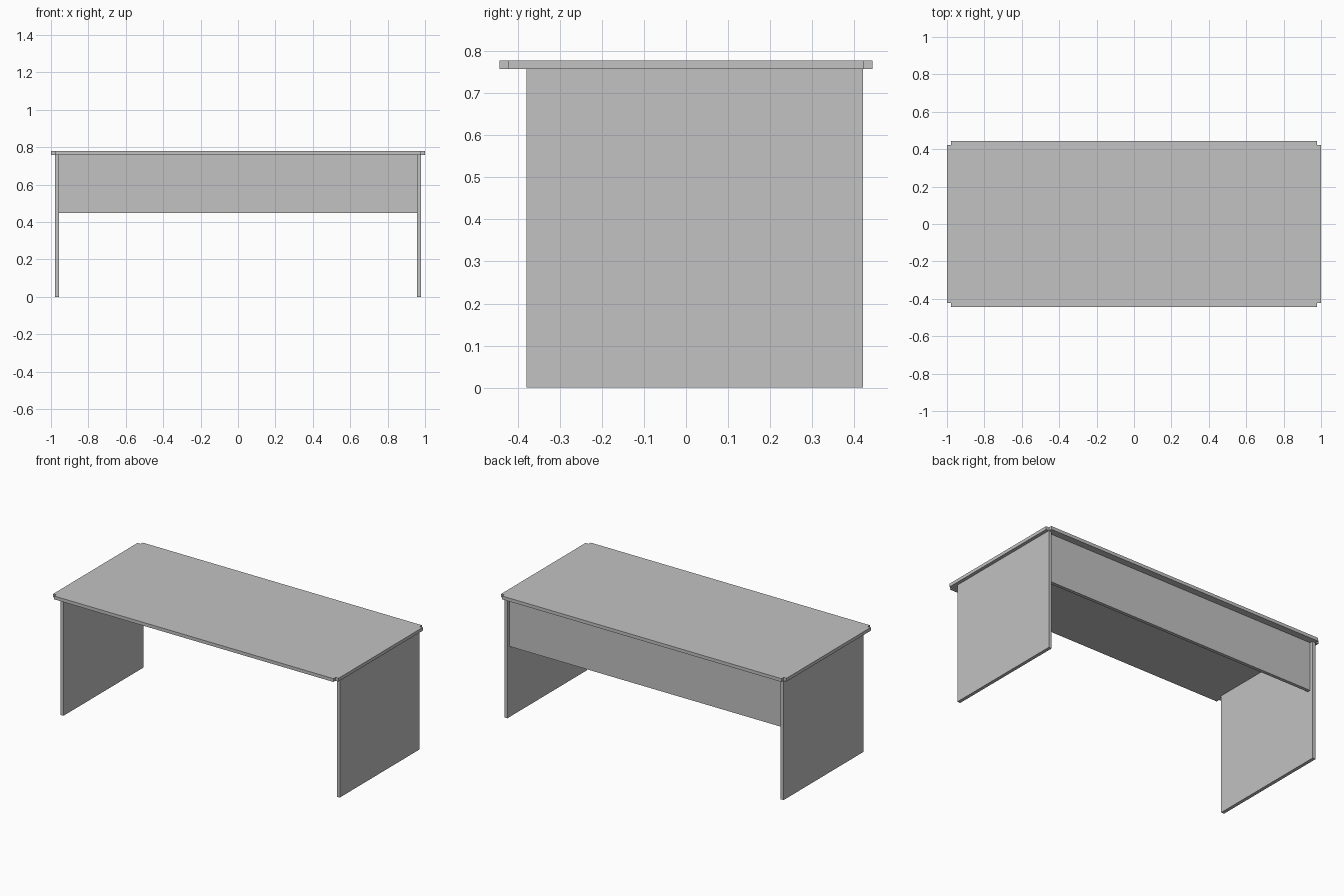
import bpy
import bmesh

# Main dimensions
BOARD = 0.021          # thickness of every board
HALF_X, HALF_Y = 1.0, 0.443
TOP, UNDER = 0.778, 0.757
LEG_FRONT, LEG_BACK = -0.379, 0.421

old = bpy.data.objects.get("Cube")
if old:
    bpy.data.objects.remove(old, do_unlink=True)

grey = bpy.data.materials.new("plain grey")
grey.use_nodes = True
colour = (0.54, 0.54, 0.54, 1)
grey.diffuse_color = colour
grey.node_tree.nodes["Principled BSDF"].inputs["Base Color"].default_value = colour


def extrude_outline(name, outline, z0, z1):
    """Make a flat board from a 2D outline raised from z0 to z1."""
    bm = bmesh.new()
    face = bm.faces.new([bm.verts.new((x, y, z0)) for x, y in outline])
    raised = bmesh.ops.extrude_face_region(bm, geom=[face])
    verts = [v for v in raised["geom"] if isinstance(v, bmesh.types.BMVert)]
    bmesh.ops.translate(bm, verts=verts, vec=(0, 0, z1 - z0))
    bmesh.ops.recalc_face_normals(bm, faces=bm.faces)
    mesh = bpy.data.meshes.new(name)
    bm.to_mesh(mesh)
    bm.free()
    mesh.materials.append(grey)
    obj = bpy.data.objects.new(name, mesh)
    bpy.context.collection.objects.link(obj)
    return obj


def rectangle(x0, x1, y0, y1):
    return [(x0, y0), (x1, y0), (x1, y1), (x0, y1)]


# Desktop with a small square notch at each corner
inner_x, inner_y = HALF_X - BOARD, HALF_Y - BOARD
corner = [(HALF_X, inner_y), (inner_x, inner_y), (inner_x, HALF_Y)]
outline = []
for sx, sy in ((1, 1), (-1, 1), (-1, -1), (1, -1)):
    points = [(sx * x, sy * y) for x, y in corner]
    outline += points if sx * sy > 0 else points[::-1]
extrude_outline("desktop", outline, UNDER, TOP)

# Side panels that act as legs
leg_inner = inner_x - BOARD
for side, sign in (("left", 1), ("right", -1)):
    x0, x1 = sorted((sign * leg_inner, sign * inner_x))
    extrude_outline(side + "_leg_panel", rectangle(x0, x1, LEG_FRONT, LEG_BACK), 0, UNDER)

# Modesty panel set slightly in from the back edge of the legs
panel_back = LEG_BACK - BOARD
extrude_outline("modesty_panel",
                rectangle(-leg_inner, leg_inner, panel_back - BOARD, panel_back),
                0.448, UNDER)
